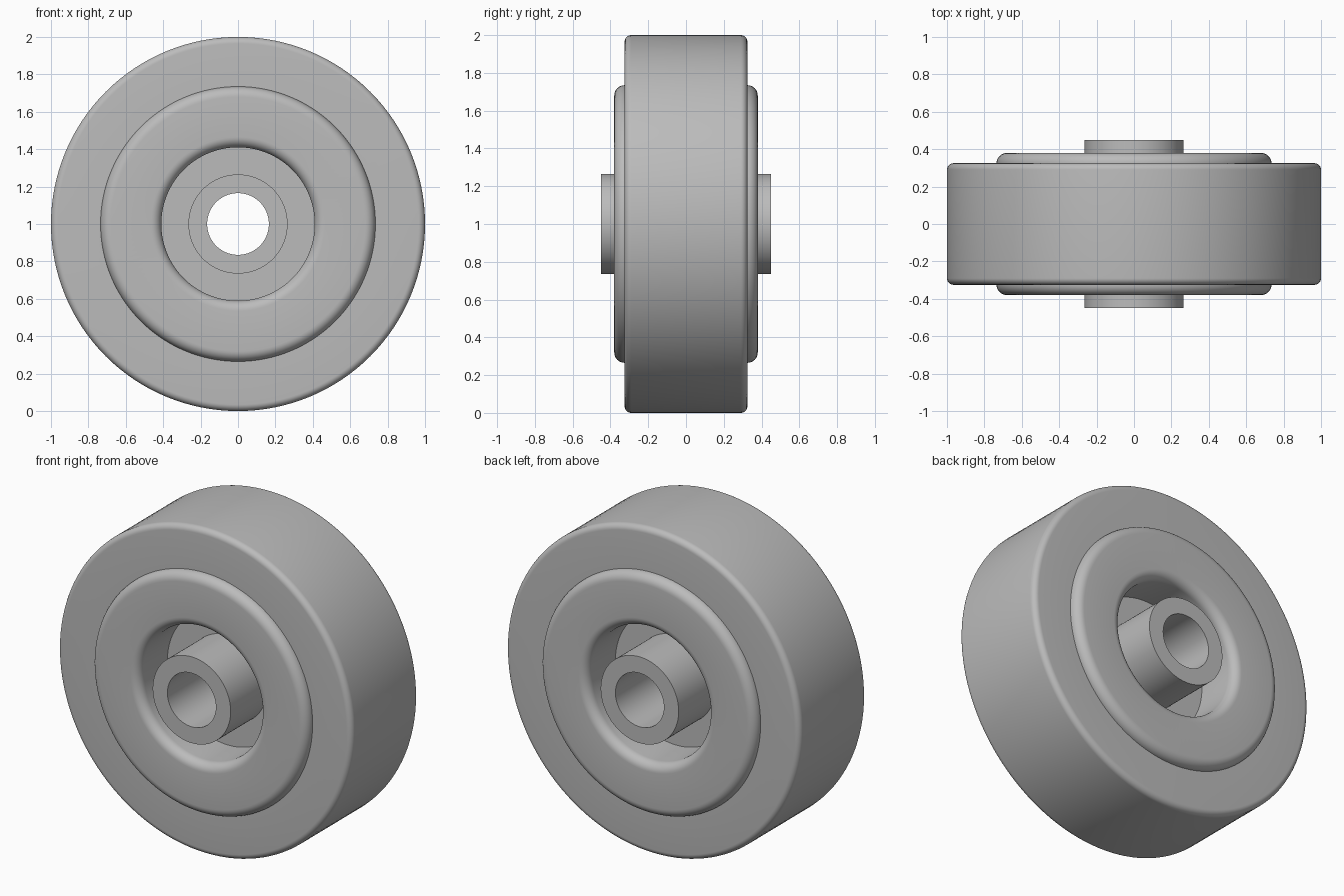
import bpy
import math

cube = bpy.data.objects.get("Cube")
if cube:
    bpy.data.objects.remove(cube, do_unlink=True)

SEGMENTS = 128
ARC_STEPS = 8

grey = bpy.data.materials.new("plain grey")
grey.use_nodes = True
colour = (0.5, 0.5, 0.5, 1)
grey.diffuse_color = colour
grey.node_tree.nodes["Principled BSDF"].inputs["Base Color"].default_value = colour


def fillet(r, y, radius, start, end):
    """Arc of (radius, depth) points between two angles in degrees."""
    for i in range(ARC_STEPS + 1):
        a = math.radians(start + (end - start) * i / ARC_STEPS)
        yield r + radius * math.cos(a), y + radius * math.sin(a)


def lathe(name, half):
    """Mirror a half profile front to back and revolve it about the y axis."""
    profile = half + [(r, -y) for r, y in reversed(half)]
    n = len(profile)
    verts, faces = [], []
    for s in range(SEGMENTS):
        a = math.tau * s / SEGMENTS
        verts += [(r * math.cos(a), y, 1 + r * math.sin(a)) for r, y in profile]
        t = (s + 1) % SEGMENTS
        for i in range(n):
            j = (i + 1) % n
            faces.append((s * n + i, s * n + j, t * n + j, t * n + i))
    mesh = bpy.data.meshes.new(name)
    mesh.from_pydata(verts, [], faces)
    mesh.materials.append(grey)
    obj = bpy.data.objects.new(name, mesh)
    bpy.context.collection.objects.link(obj)
    bpy.ops.object.select_all(action='DESELECT')
    obj.select_set(True)
    bpy.context.view_layer.objects.active = obj
    bpy.ops.object.mode_set(mode='EDIT')
    bpy.ops.mesh.select_all(action='SELECT')
    bpy.ops.mesh.normals_make_consistent(inside=False)
    bpy.ops.object.mode_set(mode='OBJECT')
    bpy.ops.object.shade_smooth_by_angle(angle=math.radians(30))
    return obj


# Tyre with softly rounded shoulders
TYRE_R, TYRE_Y, SHOULDER = 1.0, 0.325, 0.035
RIM_R, RIM_Y, ROUND = 0.735, 0.38, 0.055
lathe("tyre", [(RIM_R, TYRE_Y)] + list(
    fillet(TYRE_R - SHOULDER, TYRE_Y - SHOULDER, SHOULDER, 90, 0)))

# Rim: recessed web, rounded inner lip and rounded outer edge
WELL_R, WEB_Y, HUB_R = 0.41, 0.1, 0.265
lathe("rim", [(HUB_R, WEB_Y), (WELL_R, WEB_Y)]
      + list(fillet(WELL_R + ROUND, RIM_Y - ROUND, ROUND, 180, 90))
      + list(fillet(RIM_R - ROUND, RIM_Y - ROUND, ROUND, 90, 0)))

# Hub tube with the axle bore
HUB_Y, BORE_R = 0.45, 0.165
lathe("hub", [(BORE_R, HUB_Y), (HUB_R, HUB_Y)])
